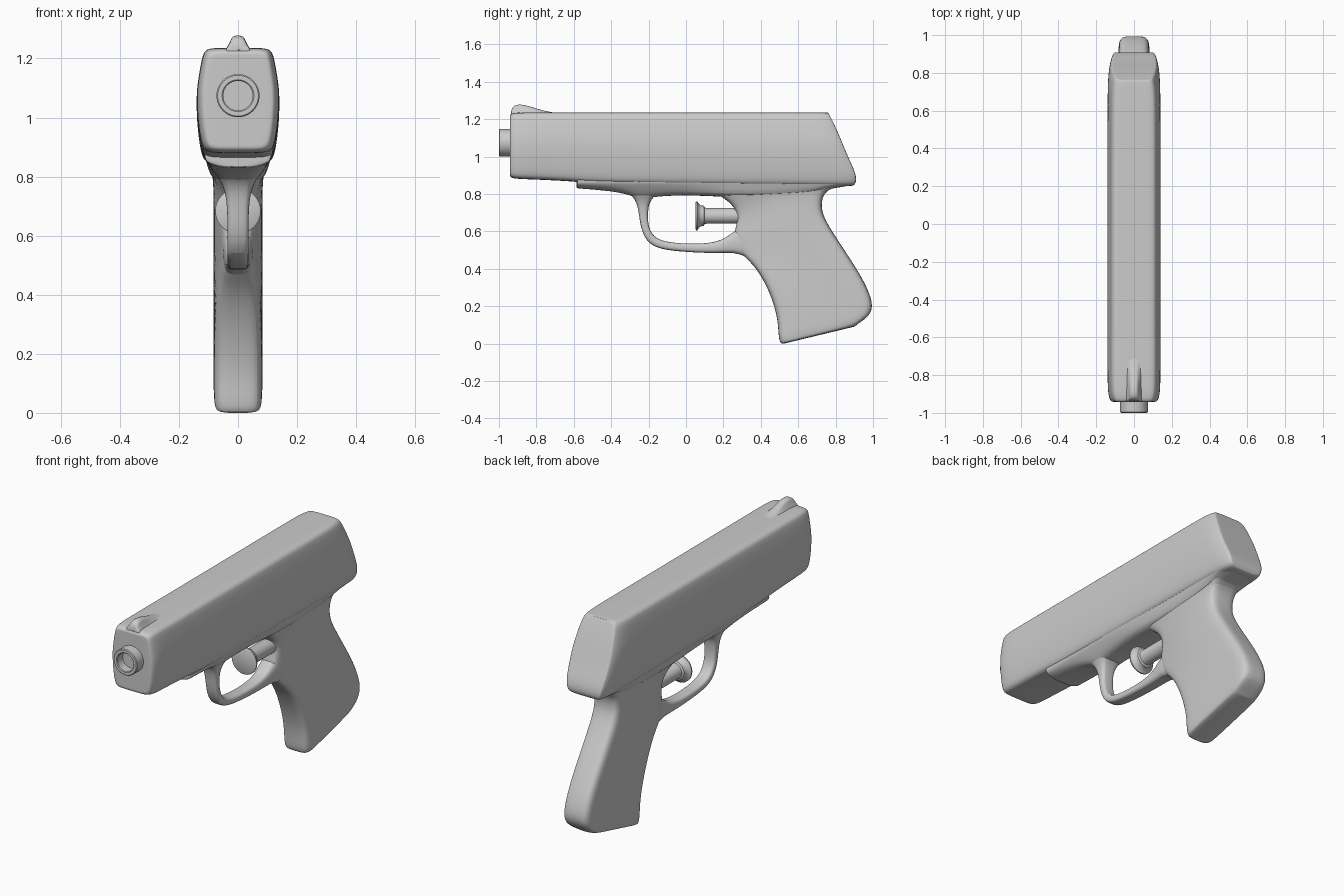
import bpy, bmesh, math
from mathutils import Vector


def finish(name, bm, subsurf=0):
    bmesh.ops.recalc_face_normals(bm, faces=bm.faces)
    me = bpy.data.meshes.new(name)
    bm.to_mesh(me)
    bm.free()
    ob = bpy.data.objects.new(name, me)
    bpy.context.collection.objects.link(ob)
    if subsurf:
        mod = ob.modifiers.new("smooth", 'SUBSURF')
        mod.levels = mod.render_levels = subsurf
    bpy.context.view_layer.objects.active = ob
    ob.select_set(True)
    bpy.ops.object.shade_smooth_by_angle(angle=math.radians(40))
    ob.select_set(False)
    return ob


def loft(name, halves, subsurf=2):
    """Skin half cross-sections (x=0 round to x=0), mirrored in x, with strip caps."""
    bm = bmesh.new()
    rings = []
    for h in halves:
        pts = list(h) + [(-p[0], p[1], p[2]) for p in h[-2:0:-1]]
        rings.append([bm.verts.new(p) for p in pts])
    n = len(rings[0])
    for a, b in zip(rings, rings[1:]):
        for i in range(n):
            j = (i + 1) % n
            bm.faces.new((a[i], a[j], b[j], b[i]))
    for r in (rings[0], rings[-1]):
        for i in range(n // 2):
            quad = [r[i], r[i + 1], r[(n - i - 1) % n], r[(n - i) % n]]
            bm.faces.new(list(dict.fromkeys(quad)))
    return finish(name, bm, subsurf)


def lathe(name, profile, z, steps=40):
    """Revolve (radius, y) points around an axis parallel to y at height z."""
    bm = bmesh.new()
    vs = [bm.verts.new((r, y, z)) for r, y in profile]
    es = [bm.edges.new(p) for p in zip(vs, vs[1:])]
    bmesh.ops.spin(bm, geom=vs + es, cent=(0, 0, z), axis=(0, 1, 0),
                   angle=math.tau, steps=steps, use_duplicate=False)
    bmesh.ops.remove_doubles(bm, verts=bm.verts, dist=1e-5)
    return finish(name, bm)


def interp(table, t):
    for (a, va), (b, vb) in zip(table, table[1:]):
        if t <= b:
            return va + (vb - va) * max(0, (t - a) / (b - a))
    return table[-1][1]


# Slide: constant rounded section, slanted and tapered rear
SECTION = [(0, 1.236), (0.06, 1.236), (0.1, 1.234), (0.117, 1.222), (0.126, 1.18),
           (0.136, 1.12), (0.141, 1.07), (0.139, 1.0), (0.131, 0.93), (0.121, 0.885),
           (0.105, 0.868), (0.06, 0.865), (0, 0.865)]
REAR = [(0.84, 0.895), (0.87, 0.912), (0.9, 0.912), (0.93, 0.9), (1.0, 0.865),
        (1.1, 0.825), (1.2, 0.78), (1.236, 0.76)]


def slide_ring(y, sx, sz, zbot, rear=False):
    out = []
    for x, z in SECTION:
        z = zbot + (z - 0.865) * (1.236 - zbot) / 0.371
        z = 1.06 + (z - 1.06) * sz
        out.append((x * sx, y + (interp(REAR, z) if rear else 0), z))
    return out


loft("slide", [
    slide_ring(-0.942, 0.78, 0.86, 0.88), slide_ring(-0.941, 0.84, 0.92, 0.88),
    slide_ring(-0.93, 0.92, 0.975, 0.88), slide_ring(-0.89, 0.985, 1, 0.88),
    slide_ring(-0.82, 1, 1, 0.878), slide_ring(-0.6, 1, 1, 0.868),
    slide_ring(-0.5, 1, 1, 0.855), slide_ring(0.4, 1, 1, 0.845),
    slide_ring(-0.12, 1, 1, 0.842, True), slide_ring(-0.05, 0.96, 1, 0.842, True),
    slide_ring(-0.012, 0.89, 1, 0.842, True), slide_ring(0, 0.83, 0.99, 0.845, True),
    slide_ring(0, 0.78, 0.98, 0.845, True)])

# Frame rail under the slide: (y, bottom z, bottom half width)
RAIL = [(-0.585, 0.835, 0.075), (-0.58, 0.83, 0.08), (-0.55, 0.828, 0.08),
        (-0.4, 0.816, 0.075), (-0.31, 0.798, 0.065), (-0.24, 0.77, 0.05),
        (-0.17, 0.787, 0.06), (0, 0.795, 0.07), (0.2, 0.785, 0.08), (0.35, 0.78, 0.08),
        (0.65, 0.79, 0.08), (0.75, 0.825, 0.085), (0.85, 0.84, 0.085), (0.87, 0.845, 0.08)]
loft("frame_rail", [[(0, y, 0.9), (0.1, y, 0.9), (0.115, y, 0.87), (0.107, y, 0.85),
                     (w + 0.012, y, zb + 0.012), (w * 0.7, y, zb), (0, y, zb)]
                    for y, zb, w in RAIL])

# Grip: front point, rear point, front and rear half widths
GRIP = [((0.52, -0.001), (0.9, 0.09), 0.07, 0.07), ((0.505, 0.002), (0.925, 0.11), 0.078, 0.078),
        ((0.495, 0.03), (0.985, 0.15), 0.083, 0.083), ((0.492, 0.13), (1.003, 0.215), 0.083, 0.083),
        ((0.458, 0.25), (0.955, 0.33), 0.082, 0.083), ((0.405, 0.36), (0.88, 0.45), 0.075, 0.083),
        ((0.345, 0.44), (0.81, 0.555), 0.062, 0.083), ((0.27, 0.5), (0.75, 0.65), 0.05, 0.083),
        ((0.25, 0.58), (0.725, 0.71), 0.05, 0.083), ((0.285, 0.67), (0.725, 0.77), 0.055, 0.083),
        ((0.25, 0.75), (0.75, 0.82), 0.065, 0.085), ((0.16, 0.8), (0.81, 0.84), 0.08, 0.092),
        ((0.1, 0.87), (0.87, 0.87), 0.1, 0.105)]
AROUND = [(0, 0), (0, .5), (.015, .8), (.06, .96), (.16, 1), (.5, 1), (.84, 1),
          (.94, .96), (.985, .8), (1, .5), (1, 0)]
loft("grip", [[((wf + (wr - wf) * min(1, u * 2)) * w,
                f[0] + (r[0] - f[0]) * u, f[1] + (r[1] - f[1]) * u) for u, w in AROUND]
              for f, r, wf, wr in GRIP])

# Trigger guard: outer point, inner point, half width
GUARD = [((-0.33, 0.82), (-0.13, 0.82), 0.08), ((-0.285, 0.79), (-0.175, 0.785), 0.06),
         ((-0.26, 0.745), (-0.2, 0.745), 0.042), ((-0.25, 0.68), (-0.205, 0.68), 0.036),
         ((-0.24, 0.61), (-0.2, 0.62), 0.036), ((-0.205, 0.535), (-0.17, 0.567), 0.036),
         ((-0.13, 0.502), (-0.11, 0.543), 0.036), ((0, 0.49), (0, 0.533), 0.036),
         ((0.12, 0.484), (0.12, 0.535), 0.037), ((0.21, 0.486), (0.2, 0.555), 0.042),
         ((0.28, 0.485), (0.255, 0.6), 0.05), ((0.37, 0.44), (0.33, 0.64), 0.055)]
loft("trigger_guard", [[(0, *i), (w * .75, *i),
                        (w, *(Vector(i) * .75 + Vector(o) * .25)),
                        (w, *(Vector(i) * .25 + Vector(o) * .75)),
                        (w * .75, *o), (0, *o)] for o, i, w in GUARD])

# Front sight ridge
SIGHT = [(-0.936, 1.225), (-0.934, 1.25), (-0.925, 1.27), (-0.9, 1.28), (-0.86, 1.277),
         (-0.8, 1.257), (-0.74, 1.241), (-0.67, 1.23)]
loft("front_sight", [[(0, y, 1.2), (0.05, y, 1.2), (0.042, y, 1.232),
                      (0.028, y, 1.232 + (z - 1.232) * .45), (0.02, y, z - 0.002), (0, y, z)]
                     for y, z in SIGHT])

# Nozzle with recessed bore, and push-button trigger on a rod
lathe("nozzle", [(0, -0.95), (0.05, -0.95), (0.05, -0.996), (0.054, -1.0), (0.069, -1.0),
                 (0.073, -0.996), (0.073, -0.9), (0, -0.9)], 1.074)
lathe("trigger", [(0, 0.05), (0.07, 0.05), (0.077, 0.054), (0.077, 0.061), (0.065, 0.068),
                  (0.056, 0.078), (0.054, 0.095), (0.044, 0.1), (0.042, 0.11),
                  (0.042, 0.34), (0, 0.34)], 0.683)
